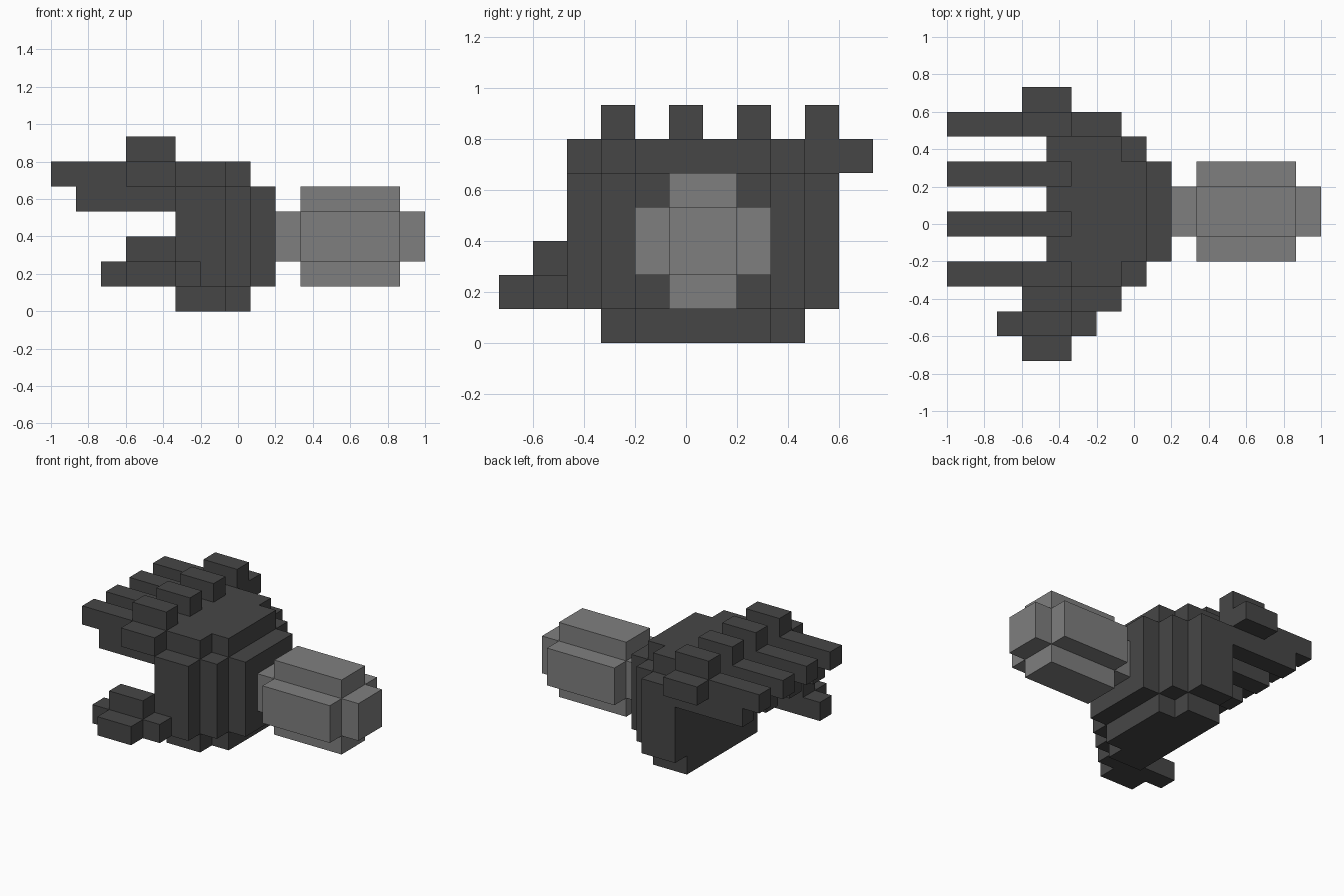
import bpy, bmesh
from mathutils import Vector

cube = bpy.data.objects.get("Cube")
if cube:
    bpy.data.objects.remove(cube, do_unlink=True)

U = 2 / 15                        # one block
ORIGIN = Vector((-1, -5.5 * U, 0))


def material(name, v):
    m = bpy.data.materials.new(name)
    m.use_nodes = True
    m.diffuse_color = (v, v, v, 1)
    m.node_tree.nodes["Principled BSDF"].inputs["Base Color"].default_value = (v, v, v, 1)
    return m


DARK = material("dark grey", 0.062)
LIGHT = material("mid grey", 0.212)


def prism(name, outline, axis, start, end, mat):
    """Extrude a block-grid outline along an axis (0=x, 1=y, 2=z)."""
    def place(p):
        c = list(p)
        c.insert(axis, start)
        return ORIGIN + Vector(c) * U
    bm = bmesh.new()
    face = bm.faces.new([bm.verts.new(place(p)) for p in outline])
    new = bmesh.ops.extrude_face_region(bm, geom=[face])["geom"]
    step = Vector((0, 0, 0))
    step[axis] = (end - start) * U
    bmesh.ops.translate(bm, vec=step, verts=[g for g in new if isinstance(g, bmesh.types.BMVert)])
    bmesh.ops.recalc_face_normals(bm, faces=bm.faces)
    mesh = bpy.data.meshes.new(name)
    bm.to_mesh(mesh)
    bm.free()
    mesh.materials.append(mat)
    obj = bpy.data.objects.new(name, mesh)
    bpy.context.collection.objects.link(obj)
    return obj


def box(name, x, y, z, mat=DARK):
    return prism(name, [(x[0], y[0]), (x[1], y[0]), (x[1], y[1]), (x[0], y[1])], 2, z[0], z[1], mat)


def stepped(x0, steps):
    """Outline with a straight finger side and a wrist side stepped about y = 6."""
    half = [(x0, 6 - steps[0][1])]
    for i, (x, h) in enumerate(steps):
        half.append((x, 6 - h))
        if i + 1 < len(steps):
            half.append((x, 6 - steps[i + 1][1]))
    return half + [(x, 12 - y) for x, y in reversed(half)]


# Palm: heel, body and back of the hand
cap = [(7, 3), (8, 2)]
prism("palm_heel", stepped(5, cap), 2, 0, 1, DARK)
prism("palm_body", stepped(5, [(7, 4), (8, 3), (9, 2)]), 2, 1, 5, DARK)
prism("palm_back", stepped(5, cap), 2, 5, 6, DARK)

# Four fingers with raised knuckles, and webbing between them
finger = [(0, 5), (1, 5), (1, 4), (5, 4), (5, 7), (3, 7), (3, 6), (0, 6)]
for i, y in enumerate((3, 5, 7, 9)):
    prism(f"finger_{i + 1}", finger, 1, y, y + 1, DARK)
    if y < 9:
        box(f"webbing_{i + 1}", (4, 5), (y + 1, y + 2), (5, 6))

# Side knuckles on the outer fingers
for name, y in (("front", 2), ("back", 10)):
    box(f"side_knuckle_{name}", (3, 5), (y, y + 1), (5, 6))

# Thumb
prism("thumb", [(2, 1), (6, 1), (6, 2), (5, 2), (5, 3), (3, 3), (3, 2), (2, 2)], 1, 1, 2, DARK)
box("thumb_side", (3, 5), (0, 1), (1, 2))

# Wrist: plus-shaped sleeve with a narrower core at each end
plus = [(5, 1), (7, 1), (7, 2), (8, 2), (8, 4), (7, 4),
        (7, 5), (5, 5), (5, 4), (4, 4), (4, 2), (5, 2)]
prism("wrist_sleeve", plus, 0, 10, 14, LIGHT)
for name, x in (("inner", 9), ("outer", 14)):
    box(f"wrist_core_{name}", (x, x + 1), (5, 7), (2, 4), LIGHT)
